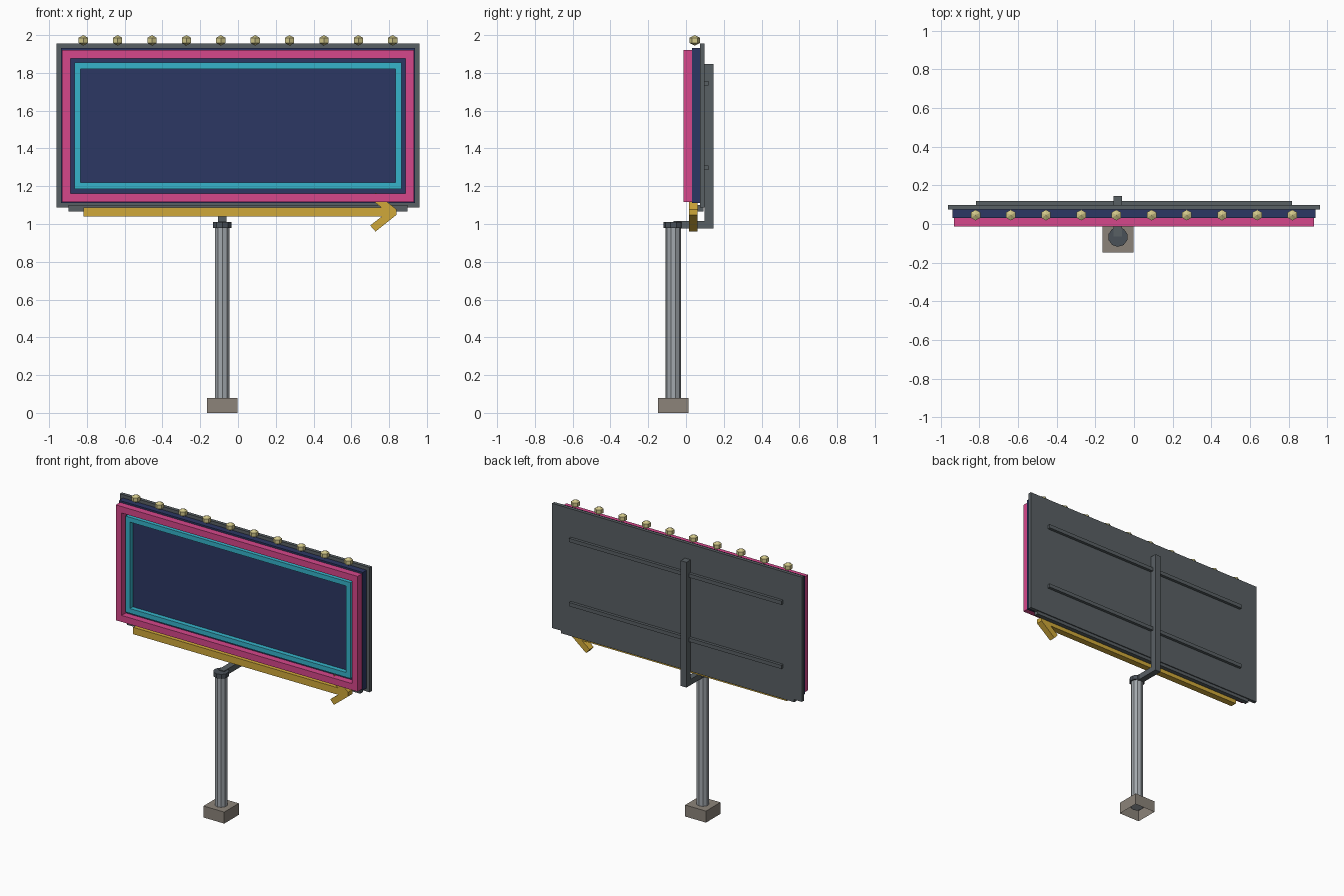
import bpy, bmesh, math
from mathutils import Matrix, Vector

if "Cube" in bpy.data.objects:
    bpy.data.objects.remove(bpy.data.objects["Cube"])


def material(name, hex_code):
    srgb = [int(hex_code[i:i + 2], 16) / 255 for i in (0, 2, 4)]
    lin = [c / 12.92 if c <= 0.04045 else ((c + 0.055) / 1.055) ** 2.4 for c in srgb]
    m = bpy.data.materials.new(name)
    m.diffuse_color = (*lin, 1)
    m.use_nodes = True
    m.node_tree.nodes["Principled BSDF"].inputs["Base Color"].default_value = m.diffuse_color
    return m


NAVY = material("navy", "2C3763")
PINK = material("pink", "D6478B")
CYAN = material("cyan", "36B4CB")
YELLOW = material("yellow", "D0A93A")
GREY = material("dark grey", "596064")
CAP = material("slate", "4A5158")
STEEL = material("light steel", "A2A8AD")
CONCRETE = material("concrete", "8C847A")
BULB = material("pale yellow", "D0C688")


def finish(bm, name, mat):
    bmesh.ops.recalc_face_normals(bm, faces=bm.faces)
    me = bpy.data.meshes.new(name)
    bm.to_mesh(me)
    bm.free()
    me.materials.append(mat)
    ob = bpy.data.objects.new(name, me)
    bpy.context.collection.objects.link(ob)
    return ob


def box(name, mat, x, y, z, open_bottom=False):
    """Box from (min, max) ranges."""
    bm = bmesh.new()
    r = (x, y, z)
    m = Matrix.Translation([sum(a) / 2 for a in r]) @ Matrix.Diagonal([a[1] - a[0] for a in r] + [1])
    bmesh.ops.create_cube(bm, size=1, matrix=m)
    if open_bottom:
        low = min(bm.faces, key=lambda f: f.calc_center_median().z)
        bmesh.ops.delete(bm, geom=[low], context='FACES_ONLY')
    return finish(bm, name, mat)


def pillar(name, mat, x, y, z, radius, sides=10):
    bm = bmesh.new()
    bmesh.ops.create_cone(bm, cap_ends=True, segments=sides, radius1=radius, radius2=radius,
                          depth=z[1] - z[0],
                          matrix=Matrix.Translation((x, y, sum(z) / 2)))
    return finish(bm, name, mat)


def extrude(bm, faces, depth):
    geo = bmesh.ops.extrude_face_region(bm, geom=faces)["geom"]
    bmesh.ops.translate(bm, vec=(0, depth, 0),
                        verts=[v for v in geo if isinstance(v, bmesh.types.BMVert)])


def frame(name, mat, half_w, z, width, y):
    """Mitred rectangular border."""
    bm = bmesh.new()
    rings = []
    for d in (0, width):
        a, lo, hi = half_w - d, z[0] + d, z[1] - d
        rings.append([bm.verts.new((px, y[0], pz))
                      for px, pz in ((-a, lo), (a, lo), (a, hi), (-a, hi))])
    o, i = rings
    faces = [bm.faces.new((o[k], o[(k + 1) % 4], i[(k + 1) % 4], i[k])) for k in range(4)]
    extrude(bm, faces, y[1] - y[0])
    return finish(bm, name, mat)


# Footing, post, cap and offset arm
PX, PY = -0.083, -0.067
box("footing", CONCRETE, (PX - 0.08, PX + 0.08), (PY - 0.08, PY + 0.08), (0, 0.08), True)
pillar("post", STEEL, PX, PY, (0.04, 0.985), 0.041)
pillar("post_cap", CAP, PX, PY, (0.98, 1.01), 0.051)
box("arm", GREY, (PX - 0.022, PX + 0.022), (-0.065, 0.10), (0.975, 1.015))
box("back_upright", GREY, (PX - 0.022, PX + 0.022), (0.099, 0.145), (0.975, 1.847))

# Board, face panel and rear rails
box("back_board", GREY, (-0.962, 0.962), (0.075, 0.099), (1.087, 1.955))
box("lower_ledge", GREY, (-0.898, 0.898), (0.062, 0.092), (1.065, 1.10))
box("face_panel", NAVY, (-0.938, 0.938), (0.032, 0.075), (1.11, 1.932))
for i, z in enumerate((1.298, 1.745)):
    box(f"back_rail_{i}", GREY, (-0.818, 0.818), (0.098, 0.119), (z - 0.013, z + 0.013))

# Coloured borders
frame("outer_border", PINK, 0.931, (1.117, 1.92), 0.045, (-0.014, 0.033))
frame("inner_border", CYAN, 0.866, (1.186, 1.854), 0.033, (0.0, 0.033))

# Arrow under the panel
half = [(-0.818, -0.024), (0.76, -0.024), (0.70, -0.071), (0.728, -0.103), (0.838, -0.015)]
outline = half + [(x, -z) for x, z in reversed(half)]
bm = bmesh.new()
f = bm.faces.new([bm.verts.new((x, 0.015, 1.063 + z)) for x, z in outline])
extrude(bm, [f], 0.045)
finish(bm, "arrow", YELLOW)

# Row of bulbs along the top
for i in range(10):
    bm = bmesh.new()
    m = Matrix.Translation((-0.819 + i * 0.182, 0.046, 1.972)) @ Matrix.Diagonal((1.15, 1.15, 1, 1))
    bmesh.ops.create_uvsphere(bm, u_segments=6, v_segments=3, radius=0.028, matrix=m)
    finish(bm, f"bulb_{i}", BULB)
